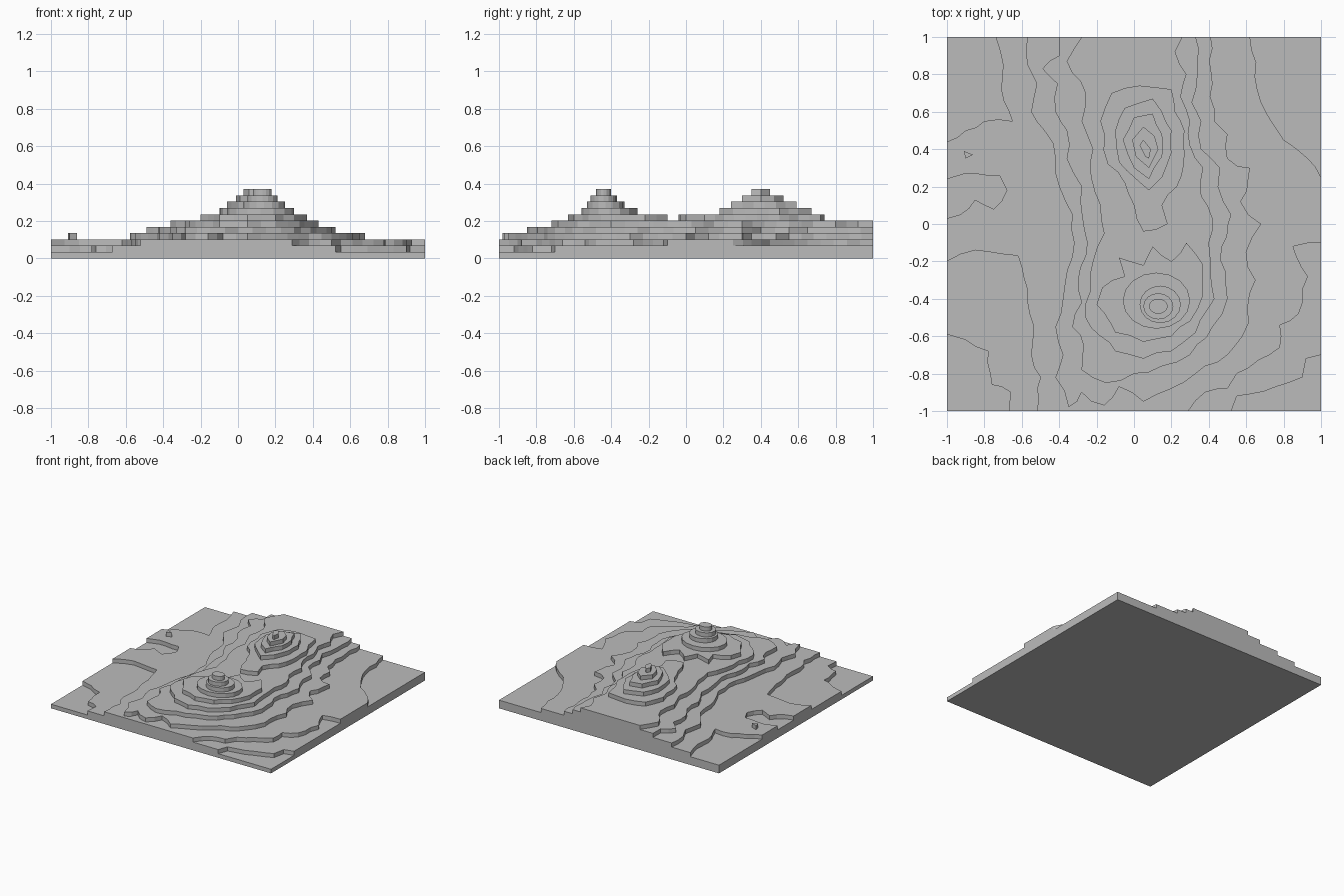
import bpy
import bmesh
import math
import random
from mathutils import Vector

if "Cube" in bpy.data.objects:
    bpy.data.objects.remove(bpy.data.objects["Cube"], do_unlink=True)

random.seed(4)
STEP = 0.37 / 11          # thickness of one terrace

grey = bpy.data.materials.new("stone_grey")
grey.use_nodes = True
grey.diffuse_color = (0.5, 0.5, 0.5, 1)
grey.node_tree.nodes["Principled BSDF"].inputs["Base Color"].default_value = (0.5, 0.5, 0.5, 1)


def on_border(p):
    return max(abs(p.x), abs(p.y)) > 0.995


def rugged(points, rough, spacing=0.07):
    """Break an outline into short, slightly wandering edges; keep board edges straight."""
    pts = [Vector(p) for p in points]
    result = []
    for a, b in zip(pts, pts[1:] + pts[:1]):
        result.append(a)
        if on_border(a) and on_border(b):
            continue
        side = Vector((a.y - b.y, b.x - a.x)).normalized()
        count = max(1, round((b - a).length / spacing))
        for i in range(1, count):
            result.append(a.lerp(b, i / count) + side * random.uniform(-rough, rough))
    return result


def oval(cx, cy, rx, ry, sides=16):
    turns = [math.tau * i / sides for i in range(sides)]
    return [(cx + rx * math.cos(t), cy + ry * math.sin(t)) for t in turns]


def terrace(name, level, outline, rough=0.012):
    """Extrude an outline into the slab that tops out at the given level."""
    bm = bmesh.new()
    low = (level - 1) * STEP
    face = bm.faces.new([bm.verts.new((p.x, p.y, low)) for p in rugged(outline, rough)])
    face.normal_update()
    if face.normal.z < 0:
        face.normal_flip()
    grown = bmesh.ops.extrude_face_region(bm, geom=[face], use_keep_orig=True)
    top = [v for v in grown["geom"] if isinstance(v, bmesh.types.BMVert)]
    bmesh.ops.translate(bm, verts=top, vec=(0, 0, STEP))
    bmesh.ops.recalc_face_normals(bm, faces=bm.faces)
    bmesh.ops.triangulate(bm, faces=[f for f in bm.faces if len(f.verts) > 4])
    mesh = bpy.data.meshes.new(name)
    bm.to_mesh(mesh)
    bm.free()
    mesh.materials.append(grey)
    bpy.context.collection.objects.link(bpy.data.objects.new(name, mesh))


# Square board, then the plain with its two low front corners
terrace("base_board", 1, [(-1, -1), (1, -1), (1, 1), (-1, 1)])
terrace("low_plain", 2, [
    (-.67, -1), (.52, -1), (.55, -.92), (.76, -.87), (.9, -.82), (.92, -.72), (1, -.7),
    (1, 1), (-1, 1), (-1, -.59), (-.9, -.62), (-.78, -.68), (-.76, -.86), (-.66, -.9)])

# Upper plain with a short valley on the right-hand edge
terrace("upper_plain", 3, [
    (-.52, -1), (.29, -1), (.38, -.9), (.5, -.88), (.55, -.8), (.78, -.66), (.78, -.54),
    (.88, -.48), (.93, -.28), (.85, -.12), (1, -.1), (1, .25), (.93, .35), (.8, .45),
    (.68, .65), (.62, 1), (-.74, 1), (-.7, .85), (-.71, .72), (-.65, .55), (-.8, .55),
    (-.9, .5), (-1, .44), (-1, .24), (-.9, .27), (-.72, .26), (-.68, .18), (-.75, .08),
    (-.85, .13), (-.93, .05), (-1, .03), (-1, -.2), (-.85, -.14), (-.62, -.17),
    (-.57, -.35), (-.54, -.6), (-.55, -.7), (-.5, -.82)])
terrace("small_knoll", 4, [(-.91, .39), (-.86, .37), (-.9, .35)])

# Foothills that run through to the back edge
terrace("lower_foothill", 4, [
    (-.57, 1), (-.57, .85), (-.52, .75), (-.55, .6), (-.48, .5), (-.42, .35), (-.4, .2),
    (-.33, .05), (-.32, -.1), (-.38, -.4), (-.42, -.55), (-.38, -.7), (-.42, -.82),
    (-.35, -.98), (-.28, -.9), (-.16, -.97), (-.08, -.87), (.05, -.95), (.2, -.88),
    (.38, -.76), (.5, -.7), (.58, -.6), (.65, -.3), (.6, -.15), (.68, 0), (.57, .12),
    (.62, .3), (.5, .35), (.5, .48), (.43, .55), (.42, .75), (.41, 1)], 0.018)
terrace("middle_foothill", 5, [
    (-.4, 1), (-.4, .9), (-.49, .83), (-.41, .75), (-.42, .6), (-.36, .5), (-.36, .35),
    (-.28, .2), (-.25, -.1), (-.3, -.3), (-.28, -.42), (-.33, -.55), (-.27, -.65),
    (-.28, -.78), (-.15, -.85), (0, -.8), (.15, -.76), (.3, -.7), (.42, -.55), (.5, -.4),
    (.47, -.12), (.52, .05), (.45, .2), (.46, .3), (.36, .4), (.36, .55), (.31, .65),
    (.34, .8), (.33, 1)], 0.015)
terrace("upper_foothill", 6, [
    (-.28, 1), (-.36, .87), (-.26, .7), (-.28, .55), (-.22, .4), (-.23, .25), (-.18, .1),
    (-.16, -.05), (-.22, -.2), (-.26, -.5), (-.18, -.6), (-.1, -.68), (.05, -.72),
    (.2, -.68), (.33, -.58), (.43, -.4), (.4, -.1), (.42, .03), (.36, .15), (.37, .3),
    (.3, .42), (.3, .55), (.25, .68), (.28, .8), (.22, .92), (.26, 1)])

# Rear peak, irregular rings
terrace("rear_peak_foot", 7, [
    (-.18, .55), (-.12, .7), (.03, .74), (.2, .72), (.22, .6), (.27, .5), (.27, .38),
    (.23, .2), (.15, .1), (.18, 0), (.05, -.04), (0, .1), (-.05, .22), (-.14, .32)])
terrace("rear_peak_slope", 8, [
    (-.1, .5), (-.05, .62), (.1, .67), (.15, .6), (.2, .5), (.2, .38), (.15, .25),
    (.08, .18), (0, .25), (-.08, .33)], 0.006)
terrace("rear_peak_shoulder", 9, [
    (-.06, .45), (0, .57), (.1, .59), (.15, .48), (.15, .36), (.08, .24), (0, .3)], 0.006)
terrace("rear_peak_neck", 10, [
    (-.01, .45), (.05, .52), (.11, .47), (.13, .4), (.08, .3), (.01, .36)], 0)
terrace("rear_peak_summit", 11, [
    (.03, .42), (.05, .45), (.09, .4), (.08, .35), (.06, .36)], 0)

# Front peak, rounder rings above a ragged foot
terrace("front_peak_foot", 7, [
    (-.2, -.43), (-.1, -.58), (.05, -.63), (.2, -.6), (.3, -.52), (.37, -.38), (.37, -.22),
    (.28, -.1), (.2, -.2), (.1, -.12), (.05, -.22), (-.08, -.18), (-.05, -.28), (-.17, -.34)])
for part, level, ring in (
        ("slope", 8, (.12, -.41, .18, .15)),
        ("shoulder", 9, (.14, -.43, .11, .1)),
        ("neck", 10, (.13, -.44, .08, .07)),
        ("summit", 11, (.13, -.44, .05, .04))):
    terrace("front_peak_" + part, level, oval(*ring), 0)
